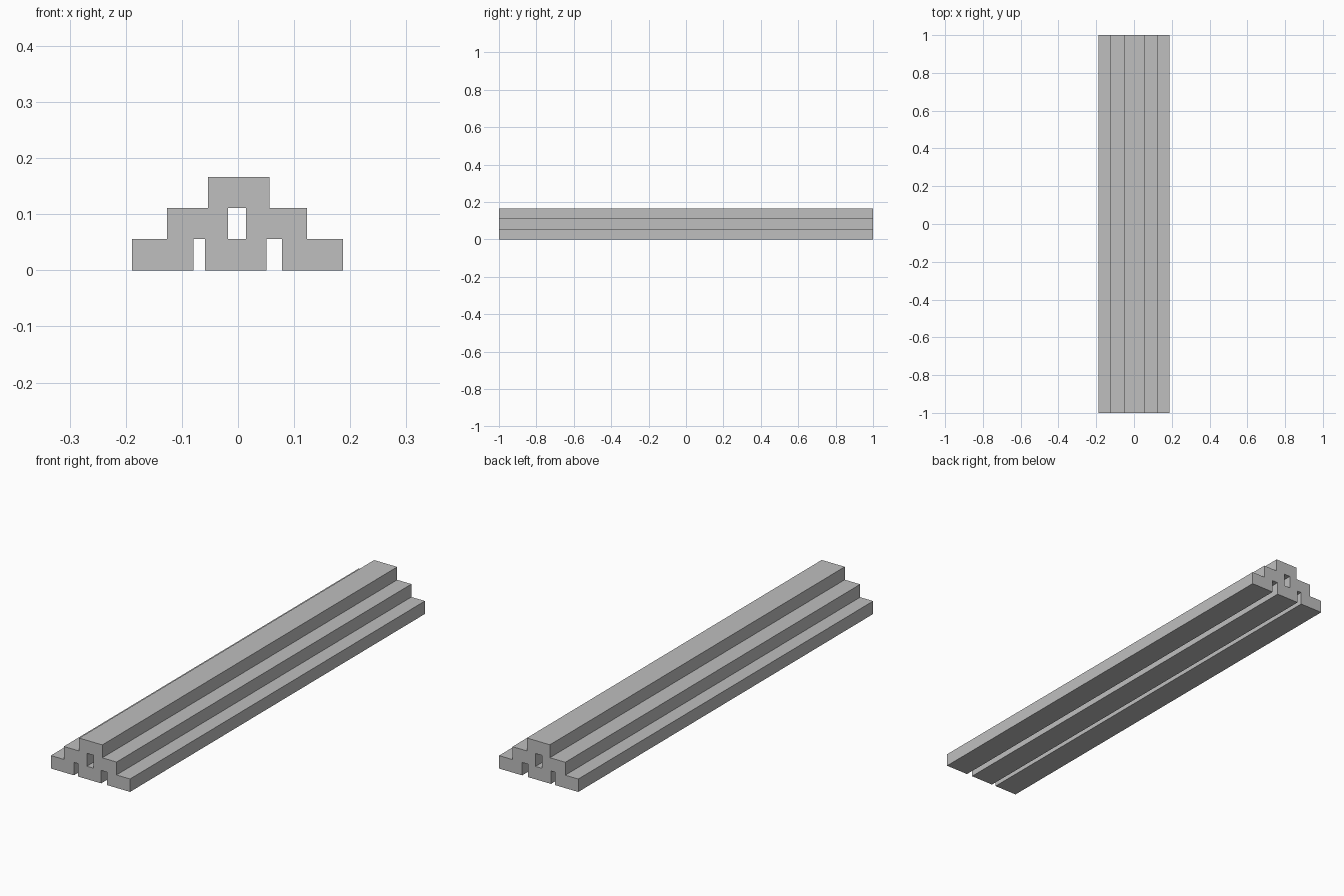
import bpy

if "Cube" in bpy.data.objects:
    bpy.data.objects.remove(bpy.data.objects["Cube"])

# One plain grey for every beam
grey = bpy.data.materials.new("plain_grey")
grey.diffuse_color = (0.52, 0.52, 0.52, 1)
grey.use_nodes = True
grey.node_tree.nodes["Principled BSDF"].inputs["Base Color"].default_value = grey.diffuse_color

WIDTH, HEIGHT, LENGTH = 0.1095, 0.0555, 2.0


def beam(name, x, layer):
    """Long square-ended beam centred on x, resting on the given layer."""
    bpy.ops.mesh.primitive_cube_add(size=1, location=(x, 0, (layer + 0.5) * HEIGHT))
    ob = bpy.context.object
    ob.name = name
    ob.scale = (WIDTH, LENGTH, HEIGHT)
    bpy.ops.object.transform_apply(location=False, rotation=False, scale=True)
    ob.data.materials.append(grey)


# Stacked pyramid of three, two and one beams, slightly unevenly spaced
layers = {
    "bottom_beam": (-0.1338, -0.0044, 0.1328),
    "middle_beam": (-0.0722, 0.0686),
    "top_beam": (0.001,),
}
for layer, (name, centres) in enumerate(layers.items()):
    for i, x in enumerate(centres):
        beam(f"{name}_{i + 1}", x, layer)
